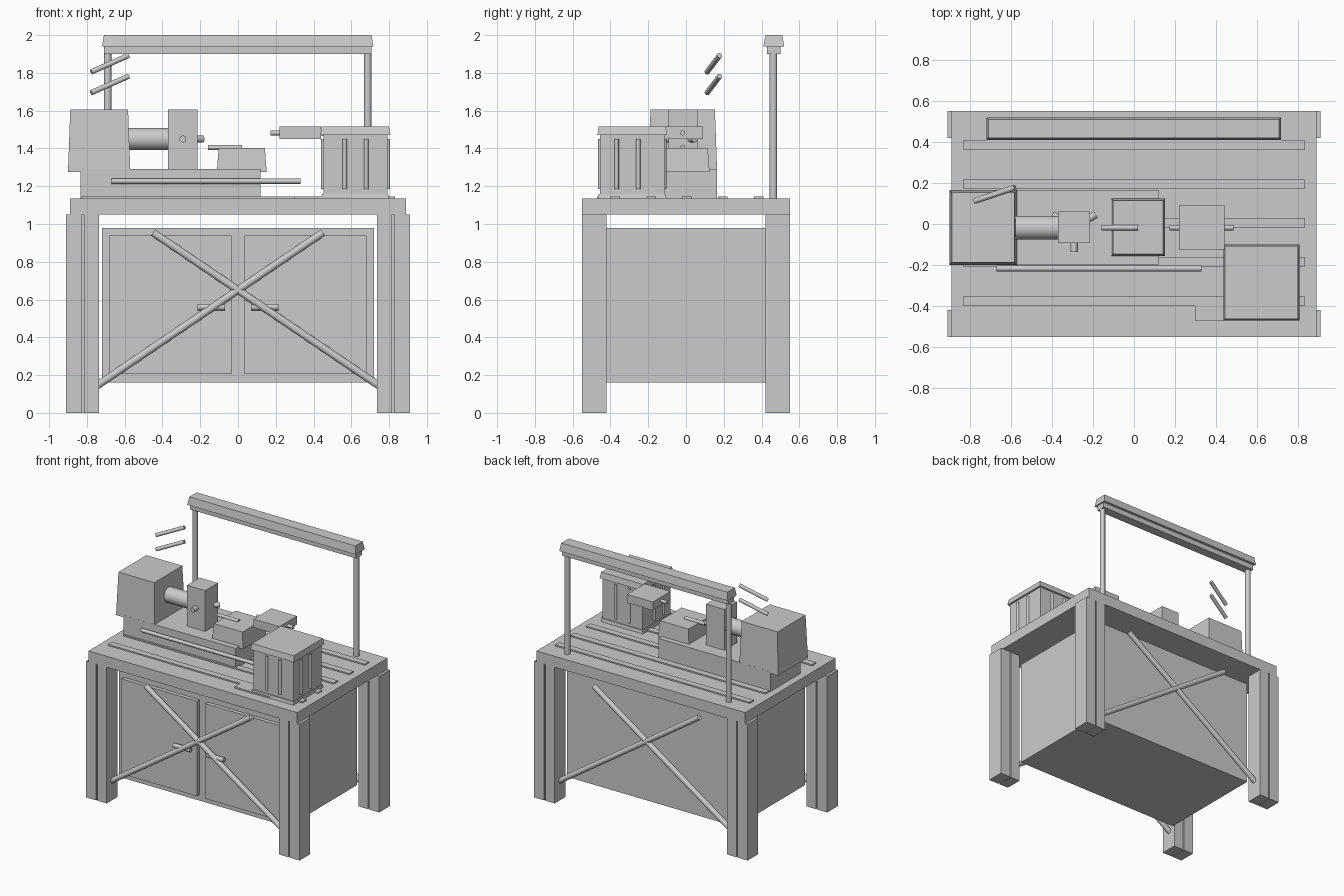
import bpy, bmesh
from math import radians, cos, sin
from mathutils import Vector


def box(name, x0, x1, y0, y1, z0, z1, taper=0.0):
    """Box from bounds; taper pulls the top edges inward."""
    bm = bmesh.new()
    bmesh.ops.create_cube(bm, size=1)
    for v in bm.verts:
        t = taper if v.co.z > 0 else 0
        v.co = Vector((
            (x0 + x1) / 2 + v.co.x * (x1 - x0 - 2 * t),
            (y0 + y1) / 2 + v.co.y * (y1 - y0 - 2 * t),
            (z0 + z1) / 2 + v.co.z * (z1 - z0)))
    me = bpy.data.meshes.new(name)
    bm.to_mesh(me)
    bm.free()
    ob = bpy.data.objects.new(name, me)
    bpy.context.collection.objects.link(ob)
    return ob


def rod(name, a, b, r, sides=20):
    """Cylinder between two points."""
    a, b = Vector(a), Vector(b)
    bpy.ops.mesh.primitive_cylinder_add(vertices=sides, radius=r, depth=(b - a).length,
                                        location=(a + b) / 2)
    ob = bpy.context.object
    ob.name = name
    ob.rotation_euler = (b - a).to_track_quat('Z', 'Y').to_euler()
    bpy.ops.object.shade_smooth_by_angle(angle=radians(40))
    return ob


# Bench: top, slot strips, legs
box("table_top", -0.89, 0.89, -0.55, 0.55, 1.05, 1.135)
for y in (-0.375, -0.185, 0.005, 0.195, 0.385):
    box("table_strip", -0.83, 0.83, y - 0.025, y + 0.025, 1.13, 1.145)
for sx in (-1, 1):
    for sy in (-1, 1):
        ya, yb = sorted((sy * 0.42, sy * 0.55))
        for a, b in ((0.735, 0.815), (0.825, 0.91)):
            xa, xb = sorted((sx * a, sx * b))
            box("leg_half", xa, xb, ya, yb, 0, 1.05)
        xa, xb = sorted((sx * 0.8, sx * 0.84))
        box("leg_core", xa, xb, ya + 0.008, yb - 0.008, 0.002, 1.05)

# Cabinet, doors, handles
box("cabinet", -0.72, 0.72, -0.42, 0.42, 0.16, 0.98)
for s in (-1, 1):
    xa, xb = sorted((s * 0.035, s * 0.68))
    box("door", xa, xb, -0.45, -0.41, 0.205, 0.938)
    rod("door_handle", (s * 0.07, -0.475, 0.56), (s * 0.215, -0.475, 0.56), 0.017)

# Cross braces, front and back
for y in (-0.48, 0.48):
    for s in (-1, 1):
        rod("cross_brace", (-s * 0.745, y, 0.145), (s * 0.45, y, 0.955), 0.02)

# Bed, headstock, spindle and chuck
box("bed", -0.835, 0.12, -0.2, 0.165, 1.13, 1.29)
rod("feed_rod", (-0.67, -0.217, 1.227), (0.33, -0.217, 1.227), 0.014)
box("headstock", -0.9, -0.57, -0.2, 0.165, 1.275, 1.605, 0.012)
rod("spindle", (-0.6, -0.018, 1.45), (-0.36, -0.018, 1.45), 0.058, 32)
box("chuck", -0.37, -0.215, -0.092, 0.062, 1.285, 1.605)
for deg in (-90, 30, 150):
    c = Vector((-0.292, -0.015, 1.45))
    d = Vector((cos(radians(deg)), sin(radians(deg)), 0))
    rod("chuck_jaw", c + d * 0.04, c + d * 0.122, 0.018)

# Carriage with tool, tailstock with quill
box("carriage", -0.112, 0.152, -0.157, 0.125, 1.275, 1.402, 0.01)
rod("cutting_tool", (-0.158, -0.018, 1.405), (0.02, -0.018, 1.405), 0.013)
box("tailstock", 0.22, 0.44, -0.125, 0.09, 1.45, 1.515)
rod("quill", (0.173, -0.018, 1.482), (0.485, -0.018, 1.482), 0.013)

# Ribbed motor housing at the right front
box("motor_plate", 0.298, 0.6, -0.47, -0.35, 1.13, 1.146)
box("motor_base", 0.44, 0.8, -0.467, -0.103, 1.13, 1.16, 0.005)
box("motor_body", 0.452, 0.792, -0.455, -0.115, 1.15, 1.48)
box("motor_lid", 0.435, 0.807, -0.47, -0.1, 1.47, 1.515, 0.008)
for d in (-0.057, 0.057):
    for s in (-1, 1):
        x, y = 0.622, -0.285
        rod("motor_rib", (x + d, y + s * 0.17, 1.185), (x + d, y + s * 0.17, 1.45), 0.011)
        rod("motor_rib", (x + s * 0.172, y + d - 0.025, 1.185),
            (x + s * 0.172, y + d - 0.025, 1.45), 0.011)

# Overhead lamp on two posts
for x in (-0.69, 0.687):
    rod("lamp_post", (x, 0.463, 1.13), (x, 0.463, 1.95), 0.02)
box("lamp_hood", -0.72, 0.717, 0.41, 0.52, 1.94, 2.0, 0.01)
box("lamp_diffuser", -0.71, 0.707, 0.43, 0.5, 1.9, 1.945)

# Loose angled rods above the headstock
for z in (1.805, 1.695):
    rod("lever", (-0.777, 0.112, z), (-0.58, 0.178, z + 0.087), 0.014)
